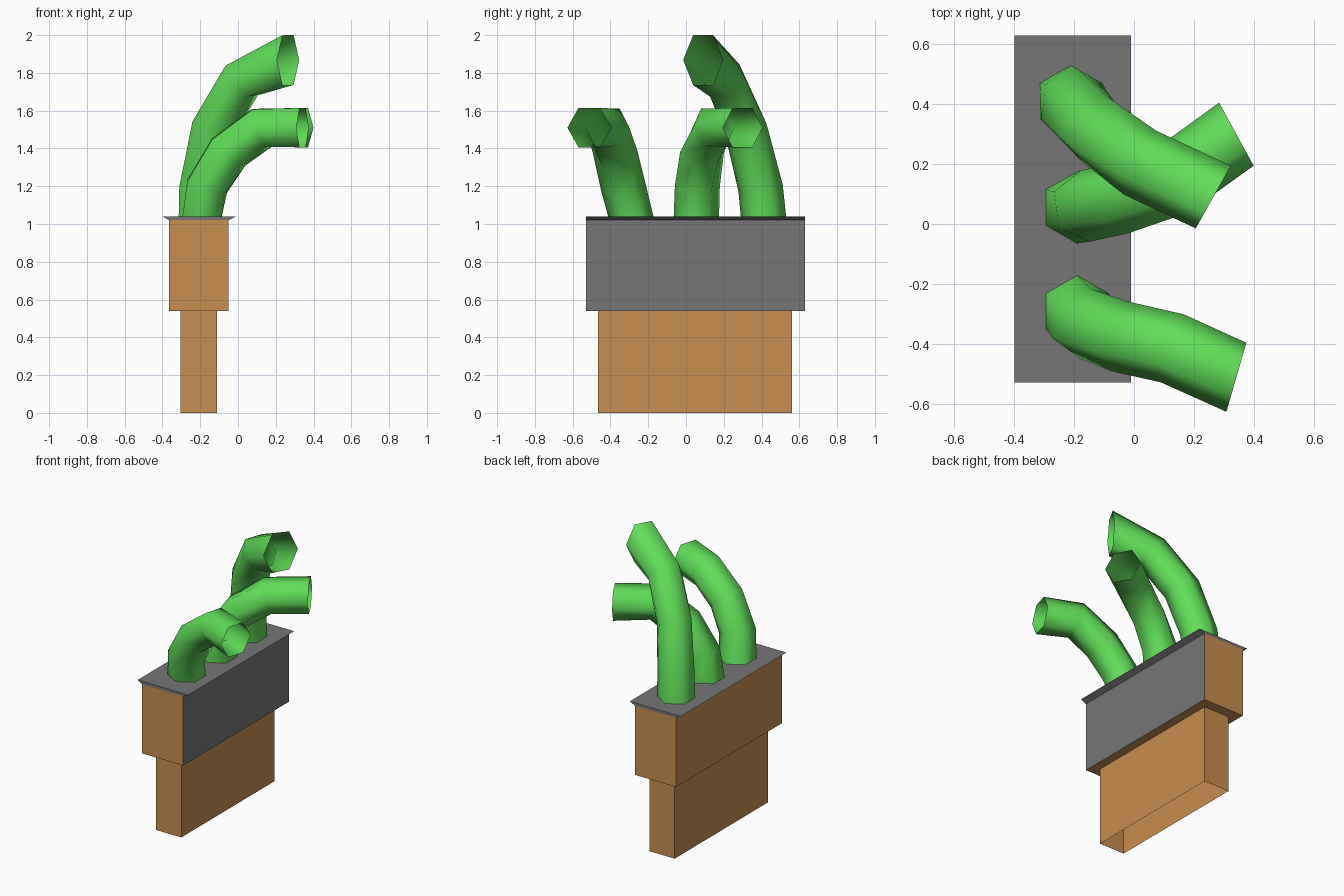
import bpy, math
from mathutils import Vector

if "Cube" in bpy.data.objects:
    bpy.data.objects.remove(bpy.data.objects["Cube"])


def material(name, color):
    m = bpy.data.materials.new(name)
    m.diffuse_color = color
    m.use_nodes = True
    m.node_tree.nodes["Principled BSDF"].inputs["Base Color"].default_value = m.diffuse_color
    return m


BROWN = material("brown", (0.58, 0.27, 0.08, 1))
GREEN = material("green", (0.12, 0.72, 0.10, 1))
GREY = material("grey", (0.18, 0.18, 0.18, 1))


def make(name, verts, faces, mats, smooth=False):
    me = bpy.data.meshes.new(name)
    me.from_pydata(verts, [], faces)
    for m in mats:
        me.materials.append(m)
    for p in me.polygons:
        p.use_smooth = smooth
    ob = bpy.data.objects.new(name, me)
    bpy.context.collection.objects.link(ob)
    return ob


def block(name, bottom_x, top_x, y, z, mats, skip=()):
    """Box whose top can be wider in x; skip lists faces left open."""
    verts = []
    for (x0, x1), h in ((bottom_x, z[0]), (top_x, z[1])):
        verts += [(x0, y[0], h), (x1, y[0], h), (x1, y[1], h), (x0, y[1], h)]
    sides = {"bottom": (3, 2, 1, 0), "front": (0, 1, 5, 4), "right": (1, 2, 6, 5),
             "back": (2, 3, 7, 6), "left": (3, 0, 4, 7), "top": (4, 5, 6, 7)}
    names = [n for n in sides if n not in skip]
    ob = make(name, verts, [sides[n] for n in names], mats)
    return ob, names


def tube(name, path, heading, end_stretch=1.0, radius=0.12, sides=6):
    """Open bent hexagonal tube, level at the base, upright at the mouth."""
    pts = [Vector(p) for p in path]
    heading = Vector((*heading, 0)).normalized()
    end_side = Vector((-heading.y, heading.x, 0))
    last = len(pts) - 1
    verts, faces = [], []
    for i, p in enumerate(pts):
        if i == 0:
            n = Vector((0, 0, 1))
        elif i == last:
            n = heading
        else:
            n = ((p - pts[i - 1]).normalized() + (pts[i + 1] - p).normalized()).normalized()
        s = Vector((0, 1, 0)).lerp(end_side, i / last)
        s = (s - n * s.dot(n)).normalized()
        u = n.cross(s) * (end_stretch if i == last else 1)
        for k in range(sides):
            a = 2 * math.pi * k / sides
            verts.append(p + radius * (math.cos(a) * s + math.sin(a) * u))
    for i in range(last):
        for k in range(sides):
            a, b = i * sides + k, i * sides + (k + 1) % sides
            faces.append((a, b, b + sides, a + sides))
    return make(name, verts, faces, [GREEN], smooth=True)


# Narrow lower stem, open underneath
block("lower_base", (-0.305, -0.11), (-0.305, -0.11), (-0.465, 0.56), (0, 0.54),
      [BROWN], skip=("bottom", "top"))

# Wider upper body with a grey right side
body, names = block("upper_body", (-0.365, -0.05), (-0.365, -0.05), (-0.53, 0.63),
                    (0.54, 1.02), [BROWN, GREY], skip=("top",))
body.data.polygons[names.index("right")].material_index = 1

# Flared top plate
block("top_plate", (-0.365, -0.05), (-0.40, -0.01), (-0.53, 0.63), (1.02, 1.04),
      [GREY], skip=("bottom",))

# Three bent pipes
tube("tall_pipe", [(-0.21, 0.41, 1.04), (-0.20, 0.395, 1.19), (-0.13, 0.315, 1.51),
                   (0.02, 0.205, 1.76), (0.265, 0.09, 1.868)], (0.205, -0.115), 1.27)
tube("middle_pipe", [(-0.19, 0.055, 1.04), (-0.163, 0.06, 1.20), (-0.05, 0.085, 1.38),
                     (0.127, 0.145, 1.51), (0.342, 0.30, 1.51)], (0.21, 0.115))
tube("near_pipe", [(-0.19, -0.292, 1.04), (-0.163, -0.333, 1.20), (-0.05, -0.375, 1.38),
                   (0.127, -0.415, 1.51), (0.342, -0.512, 1.51)], (0.225, -0.065))
